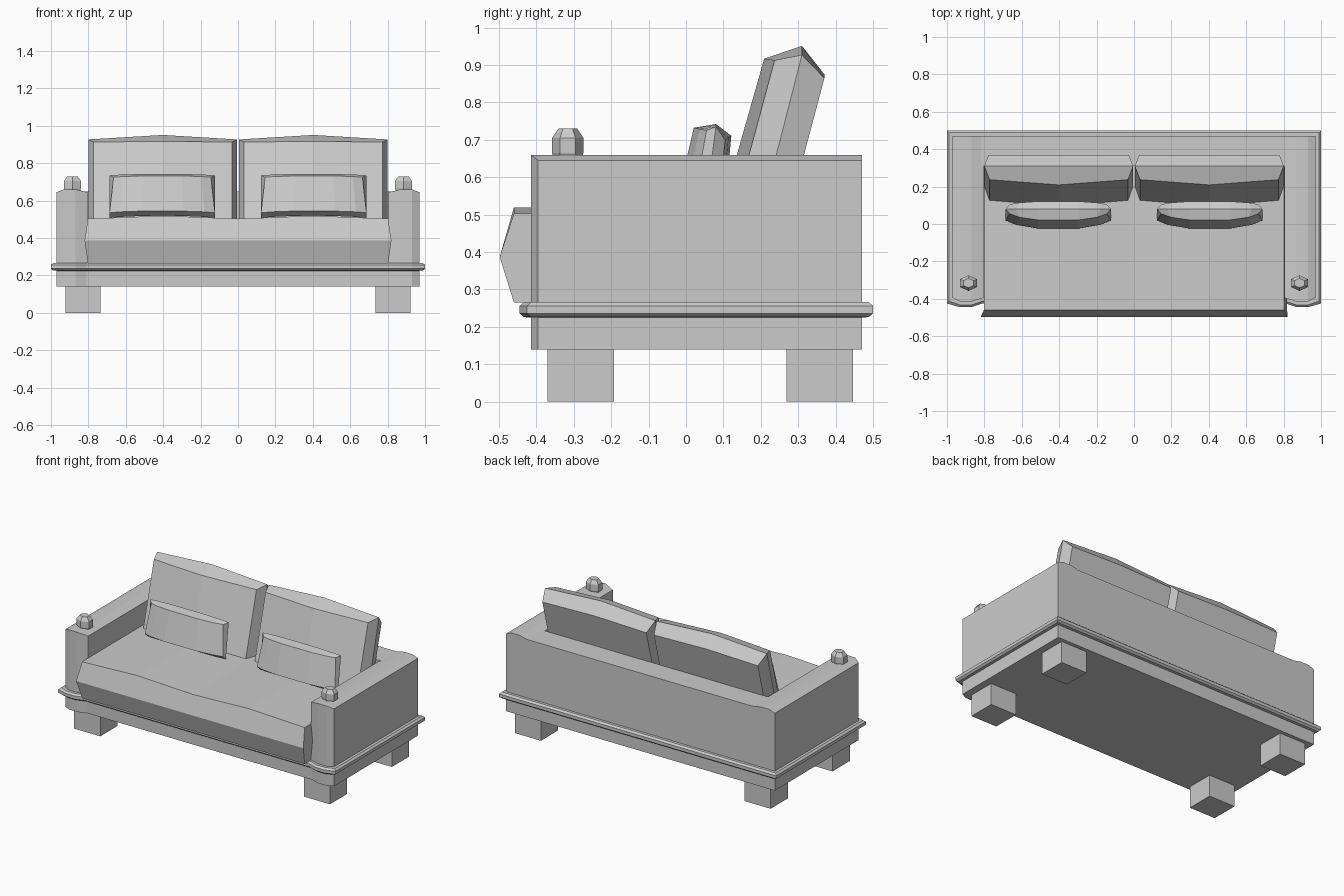
import bpy
import bmesh
import math

default = bpy.data.objects.get("Cube")
if default:
    bpy.data.objects.remove(default, do_unlink=True)

grey = bpy.data.materials.new("plain grey")
grey.use_nodes = True
colour = (0.6, 0.6, 0.6, 1)
grey.diffuse_color = colour
grey.node_tree.nodes["Principled BSDF"].inputs["Base Color"].default_value = colour


def skin(name, rows, wrap_points=False):
    """Bridge rows of points. Closed across rows, or closed along each row."""
    bm = bmesh.new()
    grid = [[bm.verts.new(p) for p in r] for r in rows]
    n, m = len(grid), len(grid[0])
    for i in range(n - 1 if wrap_points else n):
        a, b = grid[i], grid[(i + 1) % n]
        for j in range(m if wrap_points else m - 1):
            k = (j + 1) % m
            bm.faces.new((a[j], a[k], b[k], b[j]))
    if wrap_points:
        bm.faces.new(grid[0])
        bm.faces.new(grid[-1])
    else:
        for j in (0, m - 1):
            end = [r[j] for r in grid]
            if n == 6:
                bm.faces.new(end[:4])
                bm.faces.new((end[0], end[3], end[4], end[5]))
            else:
                bm.faces.new(end)
    bmesh.ops.recalc_face_normals(bm, faces=bm.faces)
    mesh = bpy.data.meshes.new(name)
    bm.to_mesh(mesh)
    bm.free()
    mesh.materials.append(grey)
    obj = bpy.data.objects.new(name, mesh)
    bpy.context.collection.objects.link(obj)
    return obj


def row(columns, y, z, bulge_y=0, bulge_z=0):
    """Points across x; each column is (x, bulge weight)."""
    return [(x, y + w * bulge_y, z + w * bulge_z) for x, w in columns]


def box(name, x0, x1, y0, y1, z0, z1):
    outline = [(x0, y0), (x1, y0), (x1, y1), (x0, y1)]
    skin(name, [[(x, y, z) for x, y in outline] for z in (z0, z1)], True)


# Base and moulding share one footprint
half = [(0.97, 0.47), (0.97, -0.395), (0.93, -0.415), (0.87, -0.415), (0.81, -0.395)]
footprint = half + [(-x, y) for x, y in reversed(half)]


def footprint_ring(offset, z):
    return [(x + math.copysign(offset, x) * (abs(x) > 0.95),
             y + math.copysign(offset, y), z) for x, y in footprint]


skin("base", [footprint_ring(0, 0.14), footprint_ring(0, 0.262)], True)
skin("base_moulding", [footprint_ring(o, z) for o, z in
     ((0, 0.225), (0.018, 0.226), (0.03, 0.236), (0.03, 0.256), (0.018, 0.267), (0, 0.267))], True)

# Back wall
box("back_wall", -0.82, 0.82, 0.31, 0.47, 0.25, 0.648)

# Arms, knobs and feet on both sides
for side, label in ((1, "left"), (-1, "right")):
    arm = [(side * x, w) for x, w in ((0.805, 0), (0.87, 1), (0.93, 1), (0.97, 0))]
    skin(label + "_arm", [
        row(arm, -0.395, 0.25, -0.02),
        row(arm, -0.395, 0.645, -0.02, 0.015),
        row(arm, 0.47, 0.645, 0, 0.015),
        row(arm, 0.47, 0.25)])

    knob = []
    for scale, z in ((0.85, 0.645), (1, 0.665), (1, 0.705), (0.6, 0.73)):
        knob.append([(side * 0.885 + 0.052 * scale * math.sin(math.radians(a)),
                      -0.316 + 0.042 * scale * math.cos(math.radians(a)), z)
                     for a in range(0, 360, 60)])
    skin(label + "_arm_knob", knob, True)

    for end, y in (("front", -0.37), ("back", 0.268)):
        x0, x1 = sorted((side * 0.735, side * 0.923))
        box(f"{label}_{end}_foot", x0, x1, y, y + 0.178, 0, 0.145)


# Seat with two soft crowns
def seat_columns(w):
    return [(-w, 0), (-0.4, 1), (0, 0), (0.4, 1), (w, 0)]


skin("seat", [
    row(seat_columns(0.803), 0.32, 0.265),
    row(seat_columns(0.803), -0.46, 0.265),
    row(seat_columns(0.82), -0.498, 0.387),
    row(seat_columns(0.803), -0.46, 0.503, 0, 0.016),
    row(seat_columns(0.803), 0.32, 0.503, 0, 0.016)])

# Back cushions and throw pillows
for side, label in ((1, "left"), (-1, "right")):
    cx = side * 0.4025

    def back_columns(w):
        return [(cx - w, 0), (cx, 1), (cx + w, 0)]

    front, middle, rear = back_columns(0.37), back_columns(0.398), back_columns(0.375)
    skin(label + "_back_cushion", [
        row(middle, 0.19, 0.46),
        row(front, 0.12, 0.48, -0.035),
        row(front, 0.237, 0.913, -0.028, 0.004),
        row(middle, 0.31, 0.927, 0, 0.024),
        row(rear, 0.37, 0.865, 0, 0.01),
        row(rear, 0.265, 0.47)])

    def pillow_columns(w):
        return [(side * 0.405 + x * w, b) for x, b in
                ((-1, 0), (-0.8, 0.5), (-0.4, 0.9), (0.4, 0.9), (0.8, 0.5), (1, 0))]

    wide, narrow = pillow_columns(0.282), pillow_columns(0.26)
    skin(label + "_throw_pillow", [
        row(wide, 0.05, 0.507, -0.03, 0.012),
        row(wide, 0.02, 0.535, -0.048, 0.01),
        row(narrow, 0.055, 0.725, -0.038, 0.008),
        row(wide, 0.08, 0.735, 0, 0.008),
        row(narrow, 0.105, 0.70, 0.018, 0.012),
        row(narrow, 0.085, 0.52, 0.02)])
